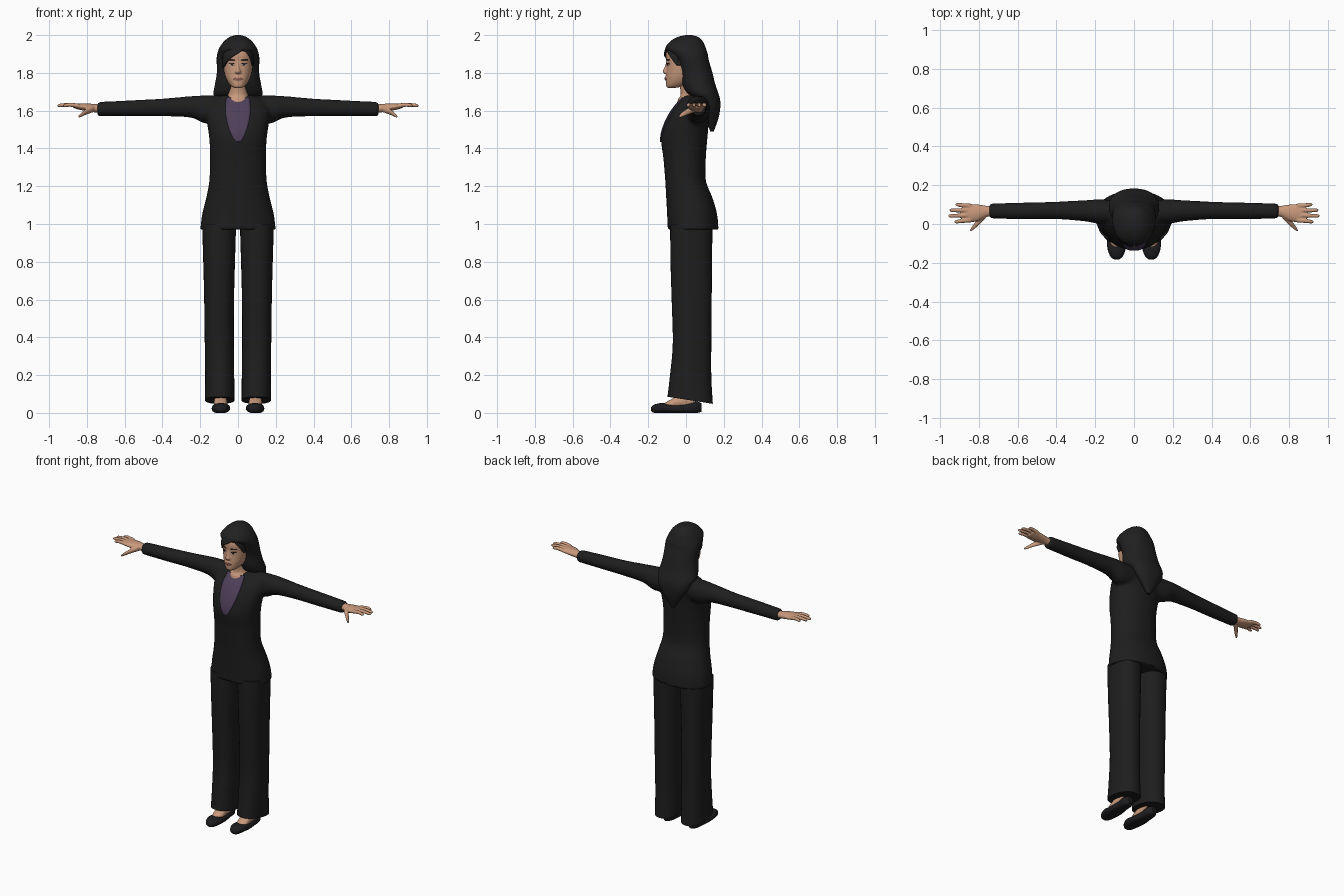
import bpy, bmesh, math
from mathutils import Vector
from mathutils.bvhtree import BVHTree

cube = bpy.data.objects.get("Cube")
if cube:
    bpy.data.objects.remove(cube)


def material(name, r, g, b):
    m = bpy.data.materials.new(name)
    m.use_nodes = True
    m.diffuse_color = (r, g, b, 1)
    bsdf = m.node_tree.nodes["Principled BSDF"]
    bsdf.inputs["Base Color"].default_value = (r, g, b, 1)
    bsdf.inputs["Roughness"].default_value = 0.8
    return m


SUIT = material("suit black", .013, .013, .013)
HAIR = material("hair black", .015, .015, .016)
SHOE = material("shoe black", .012, .012, .014)
SKIN = material("skin", .58, .32, .2)
BLOUSE = material("blouse purple", .075, .05, .1)
LIP = material("lip", .4, .16, .12)
EYE = material("eye dark", .03, .02, .018)
WHITE = material("eye white", .6, .55, .5)


def refine(rows, steps):
    """Catmull-Rom interpolation between rows of numbers."""
    rows = [Vector(r) for r in rows]
    out = []
    for i in range(len(rows) - 1):
        a, b, c, d = (rows[max(0, min(len(rows) - 1, i + k))] for k in (-1, 0, 1, 2))
        for s in range(steps):
            t = s / steps
            out.append((2 * b + (c - a) * t + (2 * a - 5 * b + 4 * c - d) * t * t
                        + (3 * b - a - 3 * c + d) * t ** 3) / 2)
    return out + [rows[-1]]


def finish(bm, name, mat):
    bmesh.ops.remove_doubles(bm, verts=bm.verts, dist=1e-5)
    bmesh.ops.recalc_face_normals(bm, faces=bm.faces)
    mesh = bpy.data.meshes.new(name)
    bm.to_mesh(mesh)
    bm.free()
    mesh.materials.append(mat)
    ob = bpy.data.objects.new(name, mesh)
    bpy.context.collection.objects.link(ob)
    return ob


def activate(ob):
    bpy.ops.object.select_all(action='DESELECT')
    ob.select_set(True)
    bpy.context.view_layer.objects.active = ob


def loft(name, rows, axis, mat, side=1, n=24, power=2, steps=4, shape=None):
    """Rows are x, y, z and the two radii across the axis."""
    u, w = [k for k in range(3) if k != axis]
    bm = bmesh.new()
    rings = []
    for row in refine(rows, steps):
        ring = []
        for k in range(n):
            a = math.tau * k / n
            p = Vector(row[:3])
            for d, f, r in ((u, math.cos(a), row[3]), (w, math.sin(a), row[4])):
                p[d] += math.copysign(abs(f) ** (2 / power), f) * max(r, 0)
            if shape:
                p = shape(p)
            p.x *= side
            ring.append(bm.verts.new(p))
        rings.append(ring)
    for r, s in zip(rings, rings[1:]):
        for k in range(n):
            j = (k + 1) % n
            bm.faces.new((r[k], r[j], s[j], s[k]))
    bm.faces.new(rings[0])
    bm.faces.new(rings[-1])
    return finish(bm, name, mat)


def upright(name, rows, mat, **kw):
    """Rows are height, half width, front and back."""
    return loft(name, [(0, (f + b) / 2, z, h, (b - f) / 2) for z, h, f, b in rows], 2, mat, **kw)


def fuse(name, parts, voxel, smooth):
    """Melt overlapping parts into one smooth skin."""
    activate(parts[0])
    for p in parts:
        p.select_set(True)
    bpy.ops.object.join()
    ob = parts[0]
    ob.name = name
    m = ob.modifiers.new("melt", 'REMESH')
    m.mode = 'VOXEL'
    m.voxel_size = voxel
    m = ob.modifiers.new("soften", 'SMOOTH')
    m.iterations = smooth
    for m in list(ob.modifiers):
        bpy.ops.object.modifier_apply(modifier=m.name)
    return ob


def plate(name, target, rows, mat, off=.003, side=1, cols=10):
    """Thin sheet laid on the front of a target; rows are height, x from, x to."""
    bm = bmesh.new()
    bm.from_mesh(target.data)
    tree = BVHTree.FromBMesh(bm)
    bm.clear()
    grid = []
    for z, x0, x1 in refine(rows, 4):
        line = []
        for k in range(cols + 1):
            x = side * (x0 + (x1 - x0) * k / cols)
            hit = tree.ray_cast(Vector((x, -1, z)), Vector((0, 1, 0)))[0]
            if hit is None:
                hit = tree.find_nearest(Vector((x, 0, z)))[0]
            line.append(bm.verts.new((hit.x, hit.y - off, hit.z)))
        grid.append(line)
    for r, s in zip(grid, grid[1:]):
        for k in range(cols):
            bm.faces.new((r[k], r[k + 1], s[k + 1], s[k]))
    ob = finish(bm, name, mat)
    m = ob.modifiers.new("thickness", 'SOLIDIFY')
    m.thickness = off * 2
    m.offset = 0
    return ob


SIDES = (("left", 1), ("right", -1))

# Jacket: waisted body with sleeves melted in
parts = [upright("body", [
    (.97, .2, -.097, .172), (1.05, .19, -.1, .165), (1.14, .168, -.105, .14), (1.23, .152, -.11, .105),
    (1.35, .148, -.12, .105), (1.45, .152, -.132, .113), (1.53, .163, -.112, .12),
    (1.6, .17, -.075, .127), (1.65, .145, -.035, .122), (1.68, .09, -.012, .1)],
    SUIT, n=40, power=2.2)]
for word, s in SIDES:
    parts.append(loft(word + "_sleeve", [
        (.06, .06, 1.61, .06, .07), (.17, .063, 1.606, .064, .075), (.25, .068, 1.62, .055, .057),
        (.4, .07, 1.617, .045, .047), (.55, .068, 1.613, .043, .043), (.745, .067, 1.608, .039, .038)],
        0, SUIT, s))
jacket = fuse("jacket", parts, .009, 6)

# Blouse showing in the neckline
plate("blouse", jacket, [(1.435, -.006, .006), (1.455, -.025, .025), (1.5, -.046, .046),
                         (1.56, -.062, .062), (1.62, -.067, .067), (1.668, -.06, .06)], BLOUSE)

# Neck and head with a nose
upright("neck", [(1.62, .07, -.05, .08), (1.66, .066, -.042, .085), (1.69, .053, -.028, .08),
                 (1.77, .05, -.04, .08)], SKIN)
skull = upright("skull", [
    (1.72, .016, -.096, -.06), (1.728, .034, -.104, -.02), (1.75, .053, -.106, .03), (1.78, .067, -.106, .06),
    (1.81, .074, -.104, .075), (1.85, .078, -.103, .08), (1.9, .078, -.106, .085),
    (1.95, .06, -.085, .07), (1.97, .03, -.04, .04)], SKIN, n=40, power=2.2)
nose = upright("nose", [(1.793, .007, -.108, -.08), (1.8, .017, -.12, -.08), (1.81, .015, -.124, -.08),
                        (1.83, .009, -.114, -.08), (1.86, .007, -.105, -.08)], SKIN, n=16)
chin = upright("mouth_mound", [(1.755, .008, -.1, -.08), (1.768, .024, -.113, -.07),
                               (1.785, .01, -.108, -.08)], SKIN, n=16)
head = fuse("head", [skull, nose, chin], .0045, 3)

# Face details
plate("lips", head, [(1.759, -.008, .008), (1.767, -.023, .023), (1.775, -.01, .01)], LIP, .0012)
for word, s in SIDES:
    plate(word + "_eye", head, [(1.838, .026, .038), (1.844, .018, .048), (1.85, .024, .044)],
          WHITE, .001, s)
    plate(word + "_iris", head, [(1.838, .029, .035), (1.844, .026, .039), (1.85, .029, .036)],
          EYE, .002, s)
    plate(word + "_lash_line", head, [(1.847, .017, .05), (1.852, .023, .046)], EYE, .0022, s)
    plate(word + "_eyebrow", head, [(1.867, .016, .052), (1.874, .026, .05)], EYE, .0015, s)

# Long hair tapering to a point on the back, with a swept fringe
upright("hair", [
    (2, .012, 0, .03), (1.99, .045, -.045, .065), (1.965, .076, -.085, .09), (1.93, .1, -.109, .105),
    (1.9, .11, -.085, .115), (1.87, .113, -.06, .12), (1.8, .112, -.035, .14), (1.74, .122, -.022, .155),
    (1.69, .13, .005, .172), (1.66, .117, .05, .18), (1.62, .1, .08, .182),
    (1.56, .06, .105, .172), (1.49, .012, .128, .147)], HAIR, n=40, power=2.2)
plate("fringe_sweep", head, [(1.83, -.077, -.073), (1.86, -.077, -.056), (1.885, -.077, -.03),
                             (1.91, -.075, .01), (1.94, -.062, .05)], HAIR, .006)
plate("fringe_side", head, [(1.84, .074, .077), (1.88, .064, .077), (1.91, .045, .075),
                            (1.94, .02, .062)], HAIR, .006)


def hem(p):
    p.z -= .2 * (p.y - .02) * max(0, 1 - p.z / .3)
    return p


def sole(p):
    p.z = max(p.z, 0)
    return p


for word, s in SIDES:
    # Trouser leg with a hem that rises in front
    loft(word + "_trouser_leg", [
        (.097, .022, .067, .078, .12), (.097, .025, .2, .077, .109), (.099, .032, .37, .077, .102),
        (.1, .03, .6, .079, .106), (.1, .028, .8, .084, .11), (.1, .028, 1, .09, .112)],
        2, SUIT, s, n=32, power=2.3, shape=hem)
    # Foot in a low slip-on shoe
    loft(word + "_foot", [(.092, -.125, .036, .022, .01), (.092, -.08, .047, .035, .024),
                          (.092, -.03, .06, .034, .04), (.092, .04, .07, .03, .05)], 1, SKIN, s)
    loft(word + "_shoe", [
        (.09, -.184, .02, .01, .01), (.09, -.168, .022, .031, .022), (.09, -.125, .026, .047, .026),
        (.092, -.06, .021, .047, .023), (.094, 0, .023, .039, .026), (.094, .05, .03, .036, .032),
        (.094, .083, .028, .015, .022)], 1, SHOE, s, power=2.4, shape=sole)
    # Hand: palm, four fingers and a thumb
    hand = [loft(word + "_palm", [
        (.72, .067, 1.609, .027, .024), (.76, .065, 1.613, .029, .022), (.8, .058, 1.618, .042, .021),
        (.84, .056, 1.622, .046, .017), (.872, .058, 1.626, .04, .011)], 0, SKIN, s)]
    for y0, y1, tip in ((.02, .012, .925), (.045, .042, .956), (.07, .071, .95), (.093, .1, .92)):
        hand.append(loft(word + "_finger", [
            (.84, y0, 1.624, .012, .012), (.885, (y0 + y1) / 2, 1.631, .011, .011),
            (tip - .01, y1, 1.628, .009, .009), (tip, y1, 1.626, .004, .004)], 0, SKIN, s, n=12))
    hand.append(loft(word + "_thumb", [
        (.765, .045, 1.61, .016, .018), (.8, .012, 1.596, .018, .016), (.825, -.014, 1.581, .014, .012),
        (.84, -.03, 1.571, .008, .008), (.845, -.035, 1.568, .003, .003)], 0, SKIN, s, n=12))
    fuse(word + "_hand", hand, .004, 2)

# Smooth shading with crisp hems
bpy.ops.object.select_all(action='DESELECT')
for ob in bpy.context.scene.objects:
    if ob.type == 'MESH':
        ob.select_set(True)
        bpy.context.view_layer.objects.active = ob
bpy.ops.object.shade_smooth_by_angle(angle=math.radians(50))
